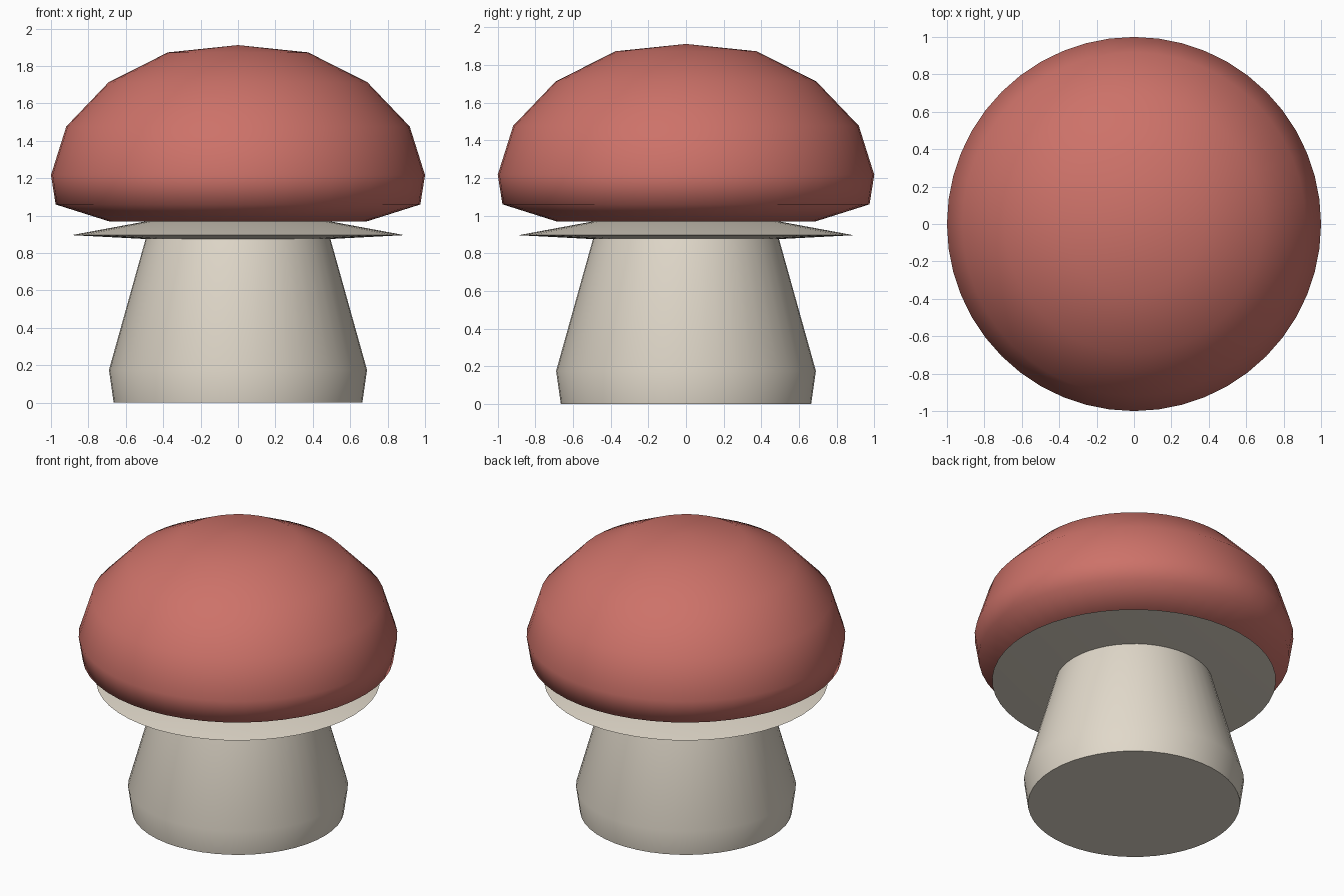
import bpy
import bmesh
import math

SEGMENTS = 48

cube = bpy.data.objects.get("Cube")
if cube:
    bpy.data.objects.remove(cube, do_unlink=True)


def make_material(name, rgb):
    mat = bpy.data.materials.new(name)
    mat.use_nodes = True
    colour = (*rgb, 1.0)
    mat.diffuse_color = colour
    bsdf = mat.node_tree.nodes["Principled BSDF"]
    bsdf.inputs["Base Color"].default_value = colour
    bsdf.inputs["Roughness"].default_value = 0.8
    return mat


def lathe(name, profile, material, sharp_angle):
    """Spin a (radius, height) profile, from bottom to top, around z."""
    bm = bmesh.new()
    verts = [bm.verts.new((r, 0, z)) for r, z in profile]
    edges = [bm.edges.new(pair) for pair in zip(verts, verts[1:])]
    bmesh.ops.spin(bm, geom=verts + edges, cent=(0, 0, 0), axis=(0, 0, 1),
                   angle=math.tau, steps=SEGMENTS, use_merge=True)
    bmesh.ops.remove_doubles(bm, verts=bm.verts, dist=0.0001)
    bmesh.ops.recalc_face_normals(bm, faces=bm.faces)
    mesh = bpy.data.meshes.new(name)
    bm.to_mesh(mesh)
    bm.free()
    mesh.materials.append(material)
    obj = bpy.data.objects.new(name, mesh)
    bpy.context.collection.objects.link(obj)
    bpy.ops.object.select_all(action="DESELECT")
    obj.select_set(True)
    bpy.context.view_layer.objects.active = obj
    bpy.ops.object.shade_smooth_by_angle(angle=math.radians(sharp_angle))
    return obj


red = make_material("cap red", (0.61, 0.168, 0.141))
cream = make_material("stem cream", (0.75, 0.69, 0.59))

# Stem: flared foot, tapering up into the skirt
lathe("stem", [(0, 0), (0.665, 0), (0.69, 0.175), (0.49, 0.89), (0, 0.89)],
      cream, 40)

# Thin skirt under the cap
lathe("skirt", [(0, 0.875), (0.49, 0.875), (0.89, 0.896), (0.49, 0.97), (0, 0.97)],
      cream, 40)

# Domed cap with a rounded, tucked-in rim
lathe("cap", [(0, 0.962), (0.69, 0.97), (0.975, 1.06), (1.0, 1.217), (0.918, 1.477),
              (0.692, 1.713), (0.375, 1.873), (0, 1.912)],
      red, 75)
